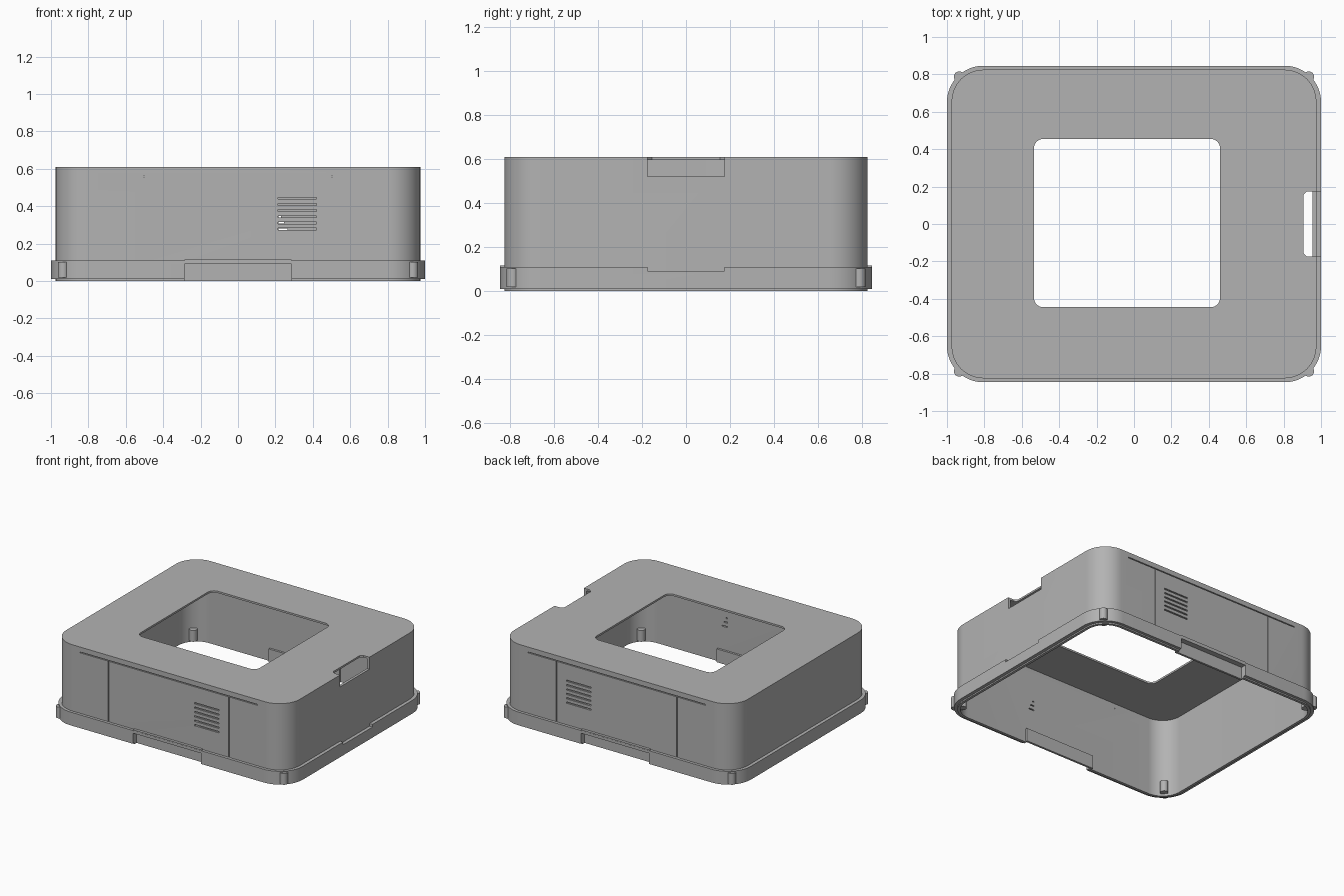
import bpy, bmesh, math
from mathutils import Matrix, Vector

cube = bpy.data.objects.get("Cube")
if cube:
    bpy.data.objects.remove(cube, do_unlink=True)

grey = bpy.data.materials.new("matte grey")
grey.use_nodes = True
COLOUR = (0.45, 0.45, 0.45, 1)
grey.diffuse_color = COLOUR
grey.node_tree.nodes["Principled BSDF"].inputs["Base Color"].default_value = COLOUR


def finish(bm, name):
    bmesh.ops.recalc_face_normals(bm, faces=bm.faces)
    mesh = bpy.data.meshes.new(name)
    bm.to_mesh(mesh)
    bm.free()
    mesh.materials.append(grey)
    ob = bpy.data.objects.new(name, mesh)
    bpy.context.collection.objects.link(ob)
    return ob


def prism(name, hx, hy, r, z0, z1, cx=0, cy=0, steps=16):
    """Upright prism with a rounded rectangular outline."""
    bm = bmesh.new()
    ring = []
    for q, (sx, sy) in enumerate([(1, 1), (-1, 1), (-1, -1), (1, -1)]):
        for i in range(steps + 1):
            a = math.pi / 2 * (q + i / steps)
            ring.append(bm.verts.new((cx + sx * (hx - r) + r * math.cos(a),
                                      cy + sy * (hy - r) + r * math.sin(a), z0)))
    base = bm.faces.new(ring)
    top = bmesh.ops.extrude_face_region(bm, geom=[base])["geom"]
    bmesh.ops.translate(bm, vec=(0, 0, z1 - z0),
                        verts=[v for v in top if isinstance(v, bmesh.types.BMVert)])
    return finish(bm, name)


def boxes(name, spans):
    """One mesh of axis-aligned boxes, each given as (x0, x1, y0, y1, z0, z1)."""
    bm = bmesh.new()
    for x0, x1, y0, y1, z0, z1 in spans:
        size = Matrix.Diagonal((x1 - x0, y1 - y0, z1 - z0, 1))
        mid = Vector((x0 + x1, y0 + y1, z0 + z1)) / 2
        bmesh.ops.create_cube(bm, size=1, matrix=Matrix.Translation(mid) @ size)
    return finish(bm, name)


def cut(ob, *cutters):
    bpy.context.view_layer.objects.active = ob
    for c in cutters:
        c.hide_render = True
        m = ob.modifiers.new("cut", "BOOLEAN")
        m.operation, m.solver, m.object = "DIFFERENCE", "EXACT", c
        m.use_self = True
        bpy.ops.object.modifier_apply(modifier=m.name)


def smooth(ob):
    bpy.ops.object.select_all(action="DESELECT")
    ob.select_set(True)
    bpy.context.view_layer.objects.active = ob
    bpy.ops.object.shade_smooth_by_angle(angle=math.radians(30))


HX, HY, R, TOP, WALL = 0.975, 0.825, 0.17, 0.61, 0.02
SIDES = (-1, 1)

# Hollow cover and the stepped rim around its foot
cover = prism("cover", HX, HY, R, 0, TOP)
rim = prism("rim", 1.0, 0.846, R + 0.024, 0.01, 0.11)
cavity = prism("cavity_cutter", HX - WALL, HY - WALL, R - WALL, -0.1, TOP - 0.014)
rim_hole = prism("rim_cutter", HX - 0.004, HY - 0.004, R - 0.004, -0.1, 0.2)
opening = prism("opening_cutter", 0.4975, 0.45, 0.05, 0.5, 0.7, -0.0375, 0.005, 8)

# Side notch in the cover with chamfered inner corners, and the dip in the rim below
notch = prism("notch_cutter", 0.1, 0.175, 0.02, 0.52, 0.7, 1.005, 0, 1)
dip = boxes("dip_cutter", [(0.9, 1.1, -0.175, 0.175, 0.09, 0.2)])


def wall_span(s, depth, x0, x1, z0, z1):
    """Box sunk into the front or back wall to the given depth."""
    ya, yb = sorted((s * (HY + 0.03), s * (HY - depth)))
    return (x0, x1, ya, yb, z0, z1)


# Foot recesses, seams, vent slits and the pierced parts of the vents
recesses, seams, vents, pierced = [], [], [], []
for s in SIDES:
    recesses.append(wall_span(s, 0.024, -0.285, 0.285, -0.1, 0.09))
    seams.append(wall_span(s, 0.008, -0.74, 0.74, 0.566, 0.573))
    for t in SIDES:
        seams.append(wall_span(s, 0.007, t * 0.503 - 0.003, t * 0.503 + 0.003, 0.1, 0.569))
        pierced.append(wall_span(s, 0.04, t * 0.503 - 0.003, t * 0.503 + 0.003, 0.555, 0.564))
    for i in range(6):
        z = 0.277 + 0.033 * i
        vents.append(wall_span(s, 0.01, 0.215, 0.42, z - 0.005, z + 0.005))
        if i < 3:
            pierced.append(wall_span(s, 0.04, 0.216, 0.264 - 0.017 * i, z - 0.004, z + 0.004))

recess = boxes("recess_cutter", recesses)
details = [boxes("seam_cutter", seams), boxes("vent_cutter", vents),
           boxes("pierced_cutter", pierced)]
cut(cover, cavity, opening, notch, recess, *details)
cut(rim, rim_hole, dip, recess)
for c in [cavity, rim_hole, opening, notch, dip, recess] + details:
    bpy.data.objects.remove(c, do_unlink=True)

# Set-back panels behind the foot recesses, with a slim ridge over each
for s, side in zip(SIDES, ("front", "back")):
    ya, yb = sorted((s * 0.802, s * 0.786))
    boxes(side + "_recess_panel", [(-0.295, 0.295, ya, yb, 0, 0.1)])
    ya, yb = sorted((s * 0.82, s * 0.845))
    boxes(side + "_rim_ridge", [(-0.285, 0.285, ya, yb, 0.105, 0.116)])

# Rounded clips at the corners, outside and inside the wall
for sx, xname in zip(SIDES, ("right", "left")):
    for sy, yname in zip(SIDES, ("front", "back")):
        bm = bmesh.new()
        for x, y in ((0.935, 0.788), (0.9, 0.752)):
            bmesh.ops.create_cone(bm, cap_ends=True, segments=24, radius1=0.028,
                                  radius2=0.028, depth=0.085,
                                  matrix=Matrix.Translation((sx * x, sy * y, 0.06)))
        smooth(finish(bm, f"{yname}_{xname}_clip"))

smooth(cover)
smooth(rim)
